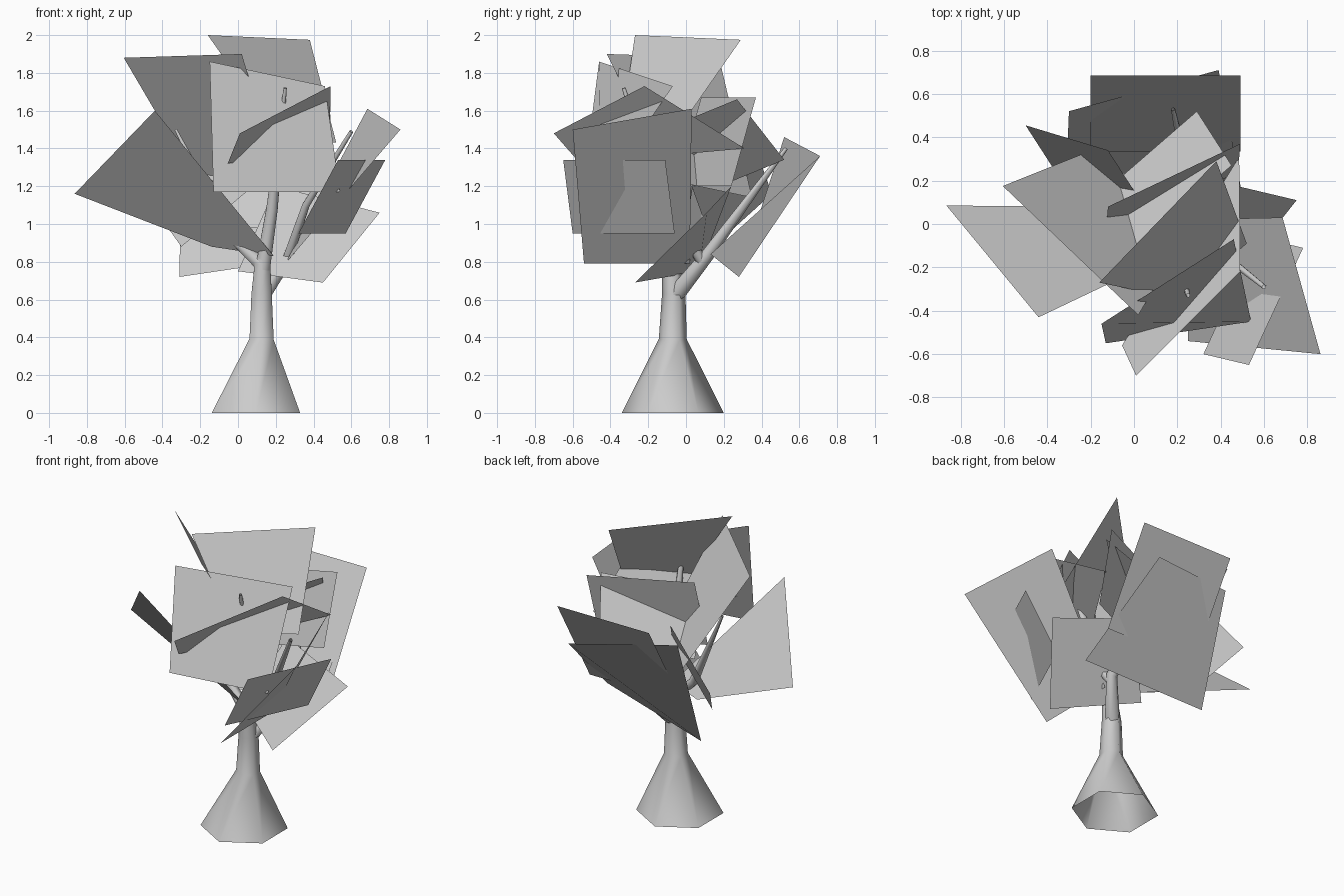
import bpy
import math
from mathutils import Vector

if "Cube" in bpy.data.objects:
    bpy.data.objects.remove(bpy.data.objects["Cube"])


def add_mesh(name, verts, faces):
    mesh = bpy.data.meshes.new(name)
    mesh.from_pydata(verts, [], faces)
    mesh.update()
    ob = bpy.data.objects.new(name, mesh)
    bpy.context.collection.objects.link(ob)
    return ob


def tube(name, path, sides=6):
    """Open tapered tube; path holds (x, y, z, radius) rings."""
    verts, faces = [], []
    pts = [Vector(p[:3]) for p in path]
    for i, p in enumerate(path):
        d = (pts[min(i + 1, len(pts) - 1)] - pts[max(i - 1, 0)]).normalized()
        if i == 0 and p[2] == 0:
            d = Vector((0, 0, 1))
        u = d.cross(Vector((0, 1, 0))).cross(d).normalized()
        v = d.cross(u)
        for k in range(sides):
            a = 2 * math.pi * k / sides
            verts.append(pts[i] + p[3] * (math.cos(a) * u + math.sin(a) * v))
    for i in range(len(path) - 1):
        for k in range(sides):
            n = (k + 1) % sides
            a, b = i * sides, (i + 1) * sides
            faces.append((a + k, a + n, b + n, b + k))
    ob = add_mesh(name, verts, faces)
    ob.data.polygons.foreach_set("use_smooth", [True] * len(faces))
    return ob


def leaf_card(name, *corners):
    """Flat card; three corners are completed to a parallelogram."""
    pts = [Vector(c) for c in corners]
    if len(pts) == 3:
        pts.append(pts[0] + pts[2] - pts[1])
    add_mesh(name, pts, [(0, 1, 2, 3)])


# Trunk with flared, open foot
tube("trunk", [(.095, -.07, 0, .27), (.125, -.07, .39, .074),
               (.125, -.065, .63, .062), (.13, -.08, .82, .045)])

# Branches
tube("branch_left", [(.13, -.08, .78, .042), (-.03, -.04, .93, .03), (-.33, .08, 1.5, .008)])
tube("branch_middle", [(.13, -.08, .76, .045), (.18, -.12, 1.08, .035), (.25, -.33, 1.72, .01)])
tube("branch_back", [(.125, -.06, .62, .05), (.27, .11, .83, .035), (.18, .53, 1.4, .01)])
tube("branch_right", [(.26, .08, .81, .03), (.36, -.1, 1.1, .022), (.6, -.29, 1.49, .012)])

# Regular leaf cards
leaf_card("leaf_back", (.49, .685, 1.58), (-.2, .685, 1.58), (-.2, .335, .98))
leaf_card("leaf_right_low", (.53, -.65, 1.34), (.78, -.11, 1.34), (.57, -.06, .95))
leaf_card("leaf_inner", (.49, .37, 1.67), (-.12, .08, 1.67), (-.13, -.05, 1.2))
leaf_card("leaf_inner_back", (.29, .52, 1.34), (.45, .27, 1.66), (0, -.12, 1.5))
leaf_card("leaf_back_left", (-.5, .455, 1.16), (-.12, .34, 1.48), (.08, .03, 1.2))

# Tapered leaf cards
leaf_card("leaf_top", (-.16, -.27, 2), (.38, .29, 1.975), (.52, -.09, 1.43), (.22, -.35, 1.46))
leaf_card("leaf_front", (-.15, -.46, 1.86), (.46, -.07, 1.73), (.54, -.45, 1.17), (-.13, -.55, 1.17))
leaf_card("leaf_front_small", (.01, -.7, 1.48), (.49, -.22, 1.73), (.485, .31, 1.4), (-.055, -.56, 1.32))
leaf_card("leaf_upper_left", (-.605, .175, 1.88), (.02, -.42, 1.9), (.22, -.08, 1.23), (-.17, .35, 1.14))
leaf_card("leaf_left", (-.865, .085, 1.16), (-.44, -.43, 1.6), (.19, -.13, .83), (-.14, .08, .88))
leaf_card("leaf_back_low", (.39, .71, 1.36), (-.3, .52, 1.46), (-.31, .28, .72), (.5, .13, .84))
leaf_card("leaf_right", (.86, -.6, 1.5), (.685, .03, 1.61), (.25, .02, .79), (.25, -.54, .79))
leaf_card("leaf_under_right", (.75, .11, 1.06), (.45, -.27, .69), (0, .07, .75), (.2, .24, 1.2))
